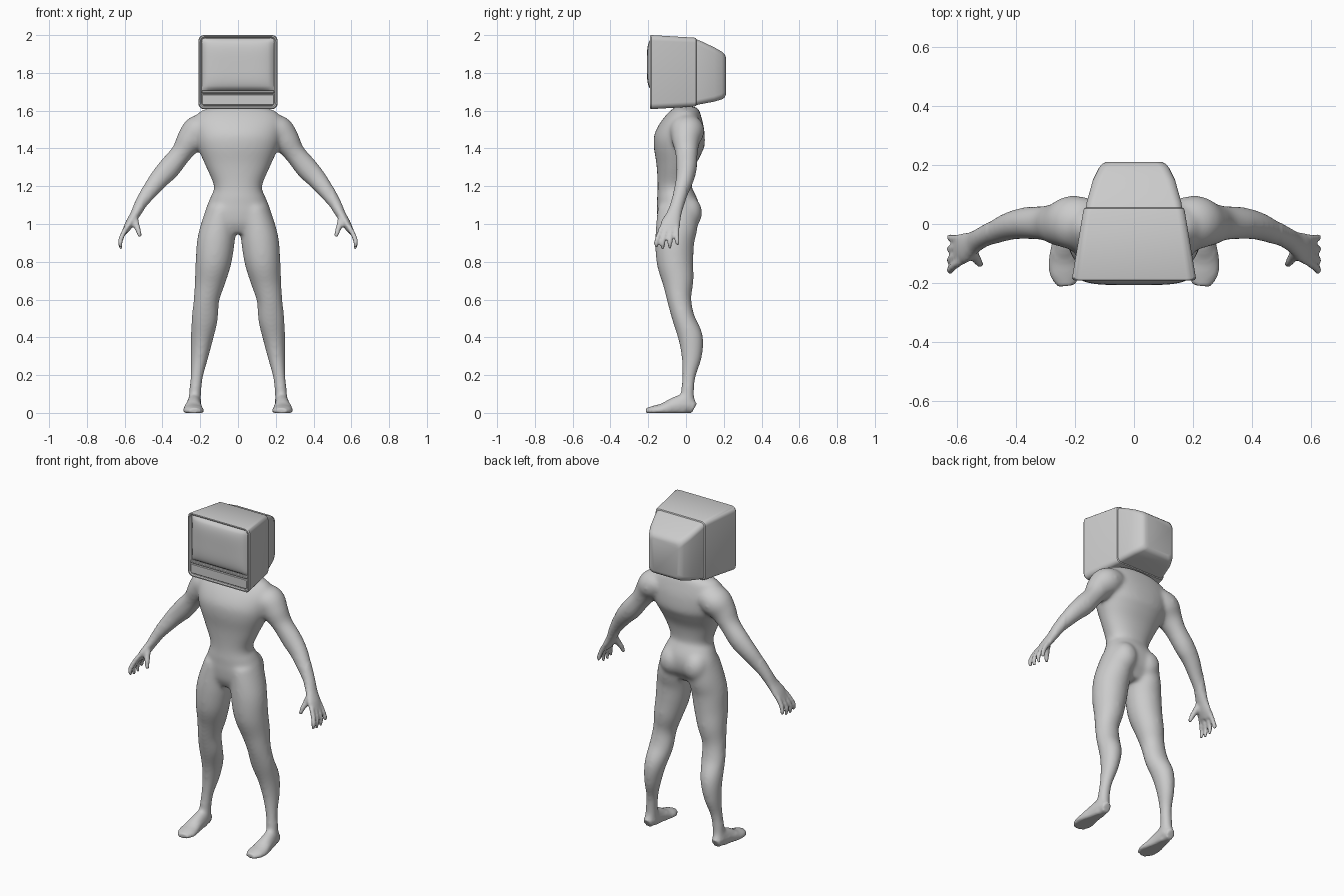
import bpy, bmesh, math
from mathutils import Vector, Matrix

if "Cube" in bpy.data.objects:
    bpy.data.objects.remove(bpy.data.objects["Cube"])


def skin(bm, rings):
    """Join closed rings of points into a capped tube."""
    loops = [[bm.verts.new(p) for p in r] for r in rings]
    n = len(loops[0])
    for a, b in zip(loops, loops[1:]):
        for i in range(n):
            j = (i + 1) % n
            bm.faces.new((a[i], a[j], b[j], b[i]))
    bm.faces.new(loops[0][::-1])
    bm.faces.new(loops[-1])


def spline(rows, steps=6):
    """Catmull-Rom interpolation through the rows."""
    out, v = [], [Vector(r) for r in rows]
    for i in range(len(v) - 1):
        p, q, r, s = v[max(i - 1, 0)], v[i], v[i + 1], v[min(i + 2, len(v) - 1)]
        for k in range(steps):
            t = k / steps
            out.append(0.5 * (2 * q + (r - p) * t + (2 * p - 5 * q + 4 * r - s) * t * t
                              + (3 * q - p - 3 * r + s) * t ** 3))
    return out + [v[-1]]


def limb(bm, rows, side=1, ref=(0, 1, 0), power=2.0, n=28):
    """Elliptical loft; each row is x, y, z, half width, half depth along ref."""
    rows, rings = spline(rows), []
    pts = [Vector(r[:3]) for r in rows]
    for i, r in enumerate(rows):
        t = (pts[min(i + 1, len(pts) - 1)] - pts[max(i - 1, 0)]).normalized()
        u = Vector(ref).cross(t).normalized()
        w = t.cross(u)
        ring = []
        for k in range(n):
            a = 2 * math.pi * k / n
            c, s = math.cos(a), math.sin(a)
            c = math.copysign(abs(c) ** (2 / power), c)
            s = math.copysign(abs(s) ** (2 / power), s)
            p = pts[i] + u * c * r[3] + w * s * r[4]
            ring.append((p.x * side, p.y, max(p.z, 0)))
        rings.append(ring)
    skin(bm, rings)


def make(name, bm, angle=None):
    bmesh.ops.recalc_face_normals(bm, faces=bm.faces)
    me = bpy.data.meshes.new(name)
    bm.to_mesh(me)
    bm.free()
    ob = bpy.data.objects.new(name, me)
    bpy.context.collection.objects.link(ob)
    if angle:
        bpy.ops.object.select_all(action='DESELECT')
        ob.select_set(True)
        bpy.context.view_layer.objects.active = ob
        bpy.ops.object.shade_smooth_by_angle(angle=math.radians(angle))
    return ob


# Torso
bm = bmesh.new()
limb(bm, [(0, .01, 1.625, .10, .05), (0, .005, 1.595, .20, .075), (0, -.012, 1.53, .24, .112),
          (0, -.033, 1.45, .228, .136), (0, -.045, 1.39, .208, .127), (0, -.056, 1.3, .168, .1),
          (0, -.06, 1.2, .127, .09), (0, -.055, 1.15, .142, .1), (0, -.042, 1.08, .17, .113),
          (0, -.05, 1.01, .18, .1), (0, -.05, .95, .09, .07)], power=2.2, n=48)

for s in (1, -1):
    # Leg, buttock and foot
    limb(bm, [(.085, -.04, 1.08, .08, .11), (.105, -.05, .98, .094, .11), (.118, -.06, .9, .1, .103),
              (.13, -.058, .8, .095, .098), (.148, -.043, .7, .082, .084), (.167, -.036, .6, .068, .065),
              (.176, -.013, .5, .07, .06), (.19, .024, .4, .06, .066), (.203, .03, .3, .047, .055),
              (.217, .016, .2, .034, .037), (.226, .009, .12, .033, .035), (.23, .008, .03, .035, .035)], s)
    bmesh.ops.create_uvsphere(bm, u_segments=24, v_segments=16, radius=1,
                              matrix=Matrix.Translation((s * .08, .008, 1.06)) @ Matrix.Diagonal((.075, .078, .09, 1)))
    limb(bm, [(.232, .044, .025, .025, .03), (.232, .0, .045, .036, .055), (.235, -.06, .035, .042, .05),
              (.237, -.12, .018, .052, .034), (.233, -.17, .012, .052, .026),
              (.228, -.21, .01, .03, .016)], s, ref=(0, 0, 1))
    # Arm and palm
    limb(bm, [(.15, .0, 1.515, .07, .085), (.21, .005, 1.49, .086, .092), (.255, .0, 1.44, .074, .075),
              (.30, .003, 1.375, .057, .06), (.365, .003, 1.295, .06, .055), (.42, -.007, 1.235, .053, .048),
              (.47, -.027, 1.17, .043, .041), (.515, -.046, 1.105, .033, .036), (.545, -.064, 1.05, .026, .04),
              (.575, -.082, 1.0, .023, .052), (.598, -.09, .96, .016, .05)], s)
    # Fingers and thumb
    for y0, y1, tip in ((-.132, -.157, .875), (-.105, -.122, .865), (-.078, -.086, .87), (-.052, -.046, .89)):
        limb(bm, [(.588, y0 + .005, .985, .014, .014), (.612, (y0 + y1) / 2, .94, .0135, .0135),
                  (.623, y1, .905, .0125, .0125), (.619, y1, tip, .009, .009)], s, n=12)
    limb(bm, [(.553, -.08, 1.05, .02, .022), (.538, -.112, .995, .017, .017),
              (.526, -.13, .96, .014, .014), (.519, -.138, .93, .009, .009)], s, n=12)

# Fuse the body parts into one skin and soften the joins
parts = make("body_parts", bm)
mod = parts.modifiers.new("fuse", 'REMESH')
mod.mode, mod.voxel_size = 'VOXEL', .008
bm = bmesh.new()
bm.from_object(parts, bpy.context.evaluated_depsgraph_get())
bpy.data.objects.remove(parts)
for i in range(16):
    vs = [v for v in bm.verts if i < 2 or (abs(v.co.x) < .5 and v.co.z > .05)]
    bmesh.ops.smooth_vert(bm, verts=[v for v in vs if v.co.z > .012], factor=.5,
                          use_axis_x=True, use_axis_y=True, use_axis_z=True)
body = make("body", bm)
for p in body.data.polygons:
    p.use_smooth = True


def round_rect(y, w, z0, z1, r, n=6):
    """Rounded rectangle facing the y axis."""
    ring = []
    for q, (cx, cz) in enumerate(((w - r, z1 - r), (r - w, z1 - r), (r - w, z0 + r), (w - r, z0 + r))):
        for k in range(n + 1):
            a = math.pi / 2 * (q + k / n)
            ring.append((cx + r * math.cos(a), y, cz + r * math.sin(a)))
    return ring


# Monitor case: recessed front, tapering shell, narrower rear housing
bm = bmesh.new()
skin(bm, [round_rect(*r) for r in (
    (-.172, .192, 1.628, 1.984, .02), (-.186, .195, 1.625, 1.987, .022), (-.191, .2, 1.619, 1.992, .026),
    (-.19, .206, 1.612, 1.998, .03), (-.183, .21, 1.608, 2.0, .03), (.045, .172, 1.622, 1.986, .026),
    (.053, .169, 1.625, 1.983, .026), (.056, .163, 1.63, 1.977, .026), (.075, .16, 1.634, 1.97, .028),
    (.15, .139, 1.648, 1.935, .03), (.19, .119, 1.66, 1.912, .03), (.204, .108, 1.669, 1.9, .03),
    (.211, .092, 1.685, 1.883, .025))])
make("monitor_case", bm, 35)

# Bulging screen
bm = bmesh.new()
N = 24
bmesh.ops.create_grid(bm, x_segments=N, y_segments=N, size=1)
for v in bm.verts:
    u, w = v.co.x, v.co.y
    d = math.sqrt(max(0, (1 - u ** 4) * (1 - w ** 4)))
    v.co = (u * .19, -.176 - .031 * d, 1.845 + w * .137)
make("screen", bm, 60)

# Lower control panel and the ridge under the screen
for name, z0, z1, y in (("control_panel", 1.628, 1.688, -.187), ("screen_ridge", 1.692, 1.708, -.191)):
    bm = bmesh.new()
    skin(bm, [round_rect(-.165, .193, z0, z1, .006), round_rect(y + .004, .193, z0, z1, .006),
              round_rect(y, .189, z0 + .004, z1 - .004, .003)])
    make(name, bm, 35)
